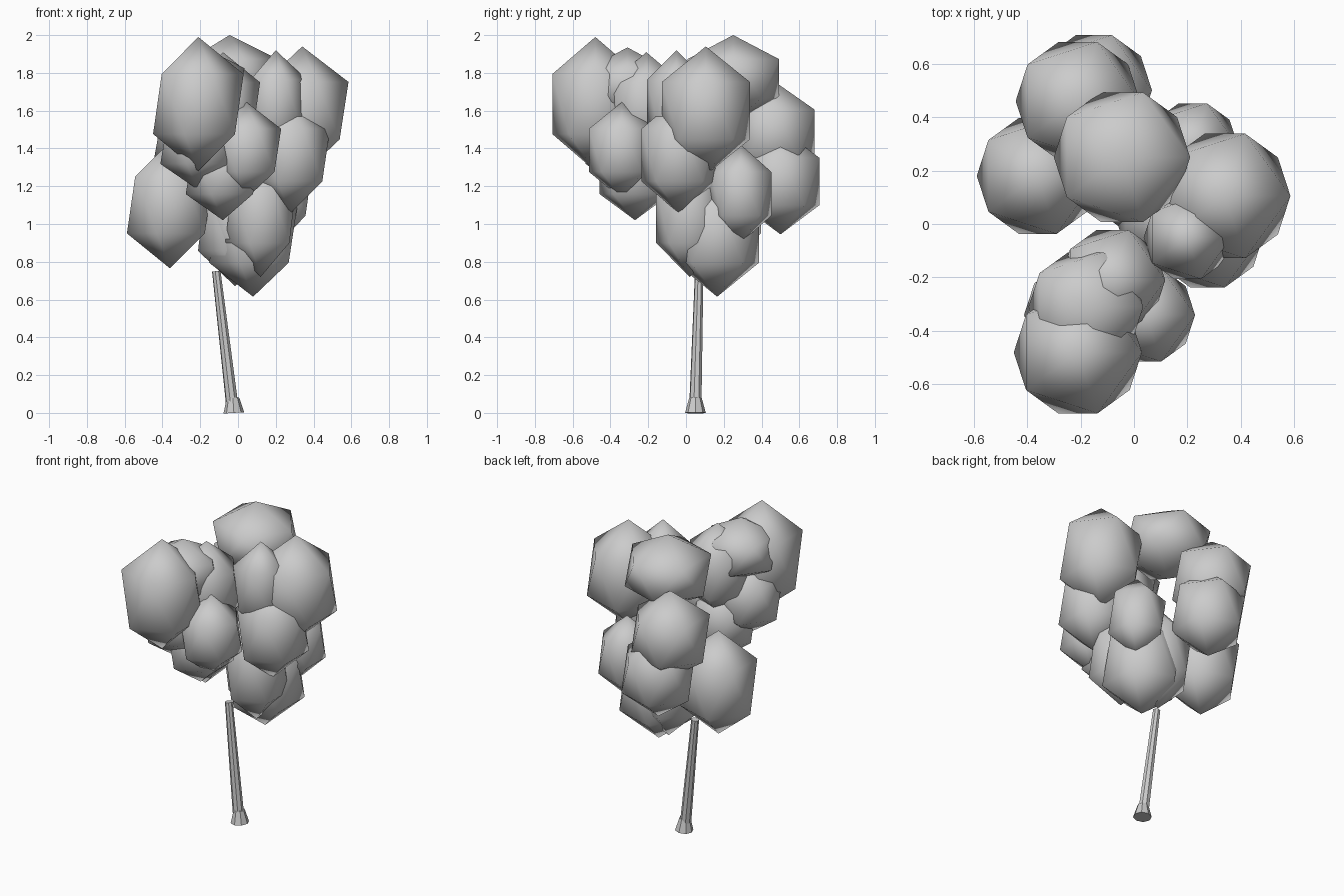
import bpy
from mathutils import Vector


def tapered(name, a, b, r1, r2, sides):
    a, b = Vector(a), Vector(b)
    bpy.ops.mesh.primitive_cone_add(vertices=sides, radius1=r1, radius2=r2,
                                    depth=(b - a).length, location=(a + b) / 2)
    ob = bpy.context.object
    ob.name = name
    ob.rotation_euler = (b - a).to_track_quat('Z', 'Y').to_euler()
    bpy.ops.object.shade_smooth_by_angle()
    return ob


# leaning trunk with a flared foot
tapered("trunk", (-0.033, 0.05, 0.06), (-0.115, 0.07, 0.75), 0.033, 0.023, 8)
tapered("trunk_foot", (-0.022, 0.05, 0), (-0.027, 0.05, 0.08), 0.055, 0.033, 8)

# leaf clumps: x, y, z, horizontal radius, vertical radius
clumps = [
    (-0.21, -0.48, 1.635, 0.268, 0.355),   # upper front
    (0.34, 0.105, 1.60, 0.274, 0.34),      # upper right
    (-0.045, 0.25, 1.77, 0.285, 0.23),     # crown top
    (0.20, -0.05, 1.64, 0.183, 0.28),
    (-0.08, -0.21, 1.62, 0.22, 0.29),
    (-0.18, -0.31, 1.735, 0.24, 0.20),
    (0.275, -0.035, 1.365, 0.237, 0.31),   # middle
    (0.045, -0.34, 1.39, 0.205, 0.255),
    (-0.08, -0.27, 1.27, 0.22, 0.25),
    (-0.21, -0.34, 1.43, 0.225, 0.25),
    (-0.21, 0.46, 1.48, 0.26, 0.28),       # back
    (-0.15, 0.50, 1.225, 0.243, 0.28),
    (0.22, 0.29, 1.16, 0.19, 0.26),
    (-0.36, 0.18, 1.10, 0.255, 0.335),     # lower left
    (0.08, 0.165, 0.94, 0.26, 0.325),      # lowest
    (0.12, 0.02, 1.045, 0.21, 0.325),
    (-0.015, 0.20, 1.01, 0.22, 0.34),
]
for i, (x, y, z, r, h) in enumerate(clumps):
    bpy.ops.mesh.primitive_ico_sphere_add(subdivisions=1, radius=1, location=(x, y, z))
    ob = bpy.context.object
    ob.name = f"leaf_clump_{i + 1}"
    ob.scale = (r, r, h)
    bpy.ops.object.shade_smooth()
